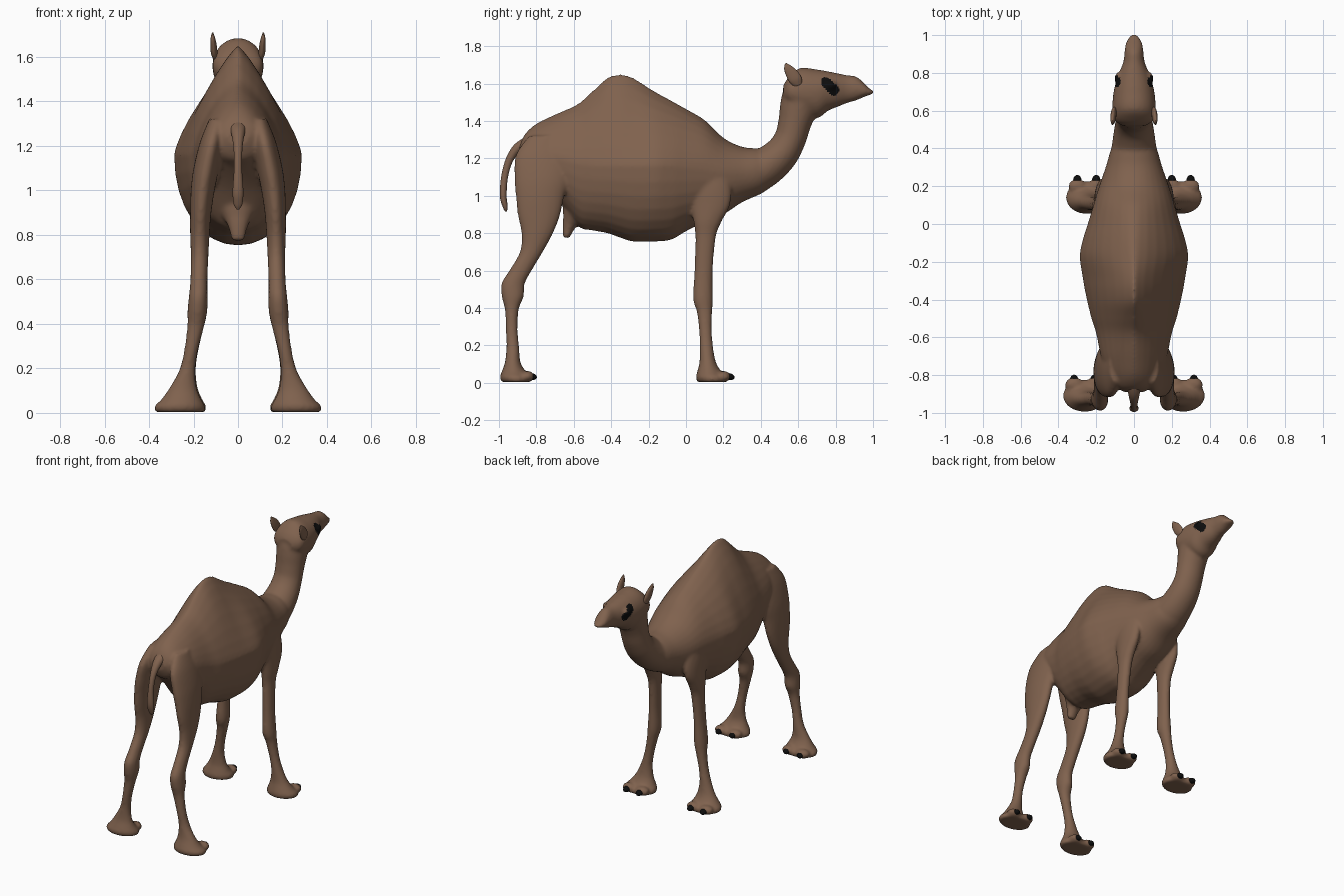
import bpy, bmesh, math
from mathutils import Vector, Matrix

def material(name, rgb):
    m = bpy.data.materials.new(name)
    m.diffuse_color = (*rgb, 1)
    return m

BROWN = material("brown hide", (0.215, 0.122, 0.076))
BLACK = material("black", (0.004, 0.004, 0.004))
SEG = 32
ANGLES = [2 * math.pi * i / SEG for i in range(SEG)]

def spline(rows, steps=5):
    """Smoothly resample rows of numbers (Catmull-Rom)."""
    out = []
    n = len(rows)
    for i in range(n - 1):
        a, b, c, d = (rows[max(i - 1, 0)], rows[i], rows[i + 1], rows[min(i + 2, n - 1)])
        for k in range(steps):
            t = k / steps
            out.append([0.5 * (2 * q + (r - p) * t + (2 * p - 5 * q + 4 * r - s) * t * t
                               + (3 * q - p - 3 * r + s) * t ** 3) for p, q, r, s in zip(a, b, c, d)])
    out.append(list(rows[-1]))
    return out

def skin(bm, rings):
    """Closed tube through a list of rings."""
    loops = [[bm.verts.new(p) for p in r] for r in rings]
    faces = []
    for a, b in zip(loops, loops[1:]):
        for i in range(SEG):
            j = (i + 1) % SEG
            faces.append(bm.faces.new((a[i], a[j], b[j], b[i])))
    faces += [bm.faces.new(loops[0][::-1]), bm.faces.new(loops[-1])]
    bmesh.ops.recalc_face_normals(bm, faces=faces)

def power(v, p):
    return math.copysign(abs(v) ** p, v)

def side_ring(r):
    """Upright section: y, top, bottom, half width, height of widest point, upper power."""
    y, top, bot, w, mid, p = r
    ring = []
    for a in ANGLES:
        c, s = math.cos(a), math.sin(a)
        if s >= 0:
            ring.append((w * power(c, p), y, mid + (top - mid) * power(s, p)))
        else:
            ring.append((w * power(c, 0.95), y, mid + (mid - bot) * power(s, 0.95)))
    return ring

def leg_ring(r, side):
    """Level section: z, back y, front y, inner x, outer x."""
    z, y0, y1, x0, x1 = r
    return [(side * ((x0 + x1) / 2 + (x1 - x0) / 2 * math.cos(a)),
             (y0 + y1) / 2 + (y1 - y0) / 2 * math.sin(a), max(z, 0)) for a in ANGLES]

def path_rings(rows):
    """Sections square to a path in the middle plane: y, z, radius, half width."""
    rows = spline(rows)
    rings = []
    for i, (y, z, r, w) in enumerate(rows):
        p, q = rows[max(i - 1, 0)], rows[min(i + 1, len(rows) - 1)]
        d = Vector((q[0] - p[0], q[1] - p[1])).normalized()
        rings.append([(w * math.cos(a), y - d.y * r * math.sin(a), z + d.x * r * math.sin(a))
                      for a in ANGLES])
    return rings

def blob(bm, centre, size, rot=0):
    m = Matrix.Translation(centre) @ Matrix.Rotation(rot, 4, 'X') @ Matrix.Diagonal((*size, 1))
    bmesh.ops.create_uvsphere(bm, u_segments=20, v_segments=12, radius=1, matrix=m)

def finish(bm, name, mats):
    me = bpy.data.meshes.new(name)
    bm.to_mesh(me)
    bm.free()
    ob = bpy.data.objects.new(name, me)
    bpy.context.collection.objects.link(ob)
    for m in mats:
        me.materials.append(m)
    me.shade_smooth()
    return ob

bm = bmesh.new()

# torso with hump
torso = [(-.89, 1.27, 1.20, .05, 1.24, 1.0), (-.86, 1.33, 1.14, .10, 1.24, 1.1),
         (-.80, 1.385, 1.10, .14, 1.22, 1.2), (-.70, 1.435, 1.00, .175, 1.2, 1.3),
         (-.58, 1.49, .84, .20, 1.17, 1.4), (-.50, 1.56, .815, .225, 1.16, 1.5),
         (-.42, 1.632, .80, .245, 1.16, 1.6), (-.35, 1.65, .775, .26, 1.16, 1.65),
         (-.28, 1.63, .755, .272, 1.16, 1.65), (-.17, 1.56, .755, .287, 1.16, 1.5),
         (-.08, 1.51, .765, .27, 1.16, 1.4), (0, 1.465, .81, .245, 1.15, 1.3),
         (.1, 1.405, .86, .215, 1.14, 1.2), (.2, 1.31, .90, .185, 1.12, 1.1),
         (.3, 1.262, .965, .15, 1.12, 1.0), (.4, 1.25, 1.01, .12, 1.13, 1.0),
         (.46, 1.22, 1.05, .08, 1.14, 1.0)]
skin(bm, [side_ring(r) for r in spline(torso)])

# neck
neck = [(.28, 1.11, .13, .14), (.40, 1.14, .11, .12), (.50, 1.215, .095, .105),
        (.555, 1.30, .085, .095), (.58, 1.385, .088, .095), (.60, 1.46, .10, .10),
        (.62, 1.53, .105, .105), (.635, 1.59, .08, .09)]
skin(bm, path_rings(neck))

# head
head = [(.52, 1.59, 1.51, .06, 1.55, 1), (.55, 1.635, 1.48, .105, 1.56, 1),
        (.61, 1.683, 1.44, .115, 1.56, 1), (.70, 1.675, 1.415, .108, 1.56, 1),
        (.76, 1.665, 1.455, .092, 1.57, 1), (.81, 1.655, 1.475, .075, 1.57, 1),
        (.86, 1.645, 1.495, .056, 1.57, 1), (.91, 1.637, 1.51, .05, 1.57, 1),
        (.95, 1.605, 1.527, .045, 1.565, 1), (.98, 1.575, 1.538, .033, 1.556, 1),
        (1.003, 1.56, 1.545, .016, 1.552, 1)]
skin(bm, [side_ring(r) for r in spline(head)])

# udder
skin(bm, path_rings([(-.59, .95, .07, .09), (-.605, .89, .055, .07),
                     (-.625, .84, .036, .045), (-.642, .775, .018, .028)]))

# legs, feet and eye bulges
hind = [(1.32, -.84, -.66, .06, .13), (1.22, -.91, -.62, .065, .17), (1.10, -.918, -.62, .085, .20),
        (1.0, -.91, -.65, .105, .212), (.9, -.90, -.672, .12, .215), (.8, -.88, -.71, .128, .215),
        (.7, -.888, -.765, .133, .212), (.6, -.945, -.825, .137, .214), (.53, -.987, -.862, .137, .22),
        (.46, -.985, -.868, .138, .227), (.39, -.968, -.895, .152, .228), (.28, -.963, -.90, .18, .242),
        (.19, -.96, -.892, .192, .265), (.11, -.968, -.885, .185, .31), (.06, -.985, -.855, .165, .345),
        (.03, -.995, -.825, .148, .375), (.003, -.985, -.83, .15, .372)]
fore = [(1.2, .0, .2, .11, .18), (1.05, .0, .24, .11, .205), (.95, .025, .235, .12, .21),
        (.86, .04, .19, .125, .21), (.78, .05, .16, .13, .205), (.6, .045, .143, .14, .21),
        (.45, .038, .143, .14, .222), (.38, .058, .14, .155, .225), (.28, .07, .138, .178, .24),
        (.19, .073, .145, .19, .265), (.11, .072, .16, .18, .30), (.06, .06, .19, .16, .335),
        (.03, .053, .225, .143, .36), (.003, .06, .22, .146, .355)]
for s in (1, -1):
    for rows in (hind, fore):
        skin(bm, [leg_ring(r, s) for r in spline(rows)])
    for x, y in ((.21, -.85), (.317, -.85), (.2, .2), (.3, .2)):
        blob(bm, (s * x, y, .034), (.048, .04, .03))
    blob(bm, (s * .08, .77, 1.59), (.024, .035, .026))

body = finish(bm, "body", [BROWN, BLACK])

# blend all body parts into one hide
bpy.context.view_layer.objects.active = body
body.select_set(True)
rm = body.modifiers.new("blend", 'REMESH')
rm.mode = 'VOXEL'
rm.voxel_size = 0.01
rm.use_smooth_shade = True
sm = body.modifiers.new("soften", 'SMOOTH')
sm.factor = 0.5
sm.iterations = 6
for name in ("blend", "soften"):
    bpy.ops.object.modifier_apply(modifier=name)

# black slanted eye patches
a, b = Vector((.748, 1.605)), Vector((.79, 1.565))
for f in body.data.polygons:
    c = f.center
    f.material_index = 0
    if c.y > .7 and abs(c.x) > .04:
        p = Vector((c.y, c.z))
        t = min(max((p - a).dot(b - a) / (b - a).length_squared, 0), 1)
        if (p - a.lerp(b, t)).length < .028:
            f.material_index = 1

# tail
bm = bmesh.new()
skin(bm, path_rings([(-.84, 1.29, .03, .04), (-.90, 1.255, .026, .03), (-.945, 1.19, .02, .02),
                     (-.97, 1.10, .018, .018), (-.977, 1.0, .018, .024), (-.966, .94, .013, .02),
                     (-.962, .915, .004, .006)]))
finish(bm, "tail", [BROWN])

# ears and toenails
for s, side in ((1, "right"), (-1, "left")):
    bm = bmesh.new()
    ear = [(.60, 1.59, .02, .10, .012), (.585, 1.62, .032, .107, .015), (.565, 1.655, .03, .11, .014),
           (.545, 1.685, .02, .113, .01), (.533, 1.708, .004, .114, .003)]
    skin(bm, [[(s * (x + t * math.cos(q)), y + r * math.sin(q), z + .4 * r * math.sin(q))
               for q in ANGLES] for y, z, r, x, t in spline(ear)])
    finish(bm, side + "_ear", [BROWN])
    bm = bmesh.new()
    for x, y in ((.21, -.825), (.317, -.825), (.2, .232), (.3, .232)):
        blob(bm, (s * x, y, .033), (.022, .028, .018), -.2)
    finish(bm, side + "_toenails", [BLACK])
